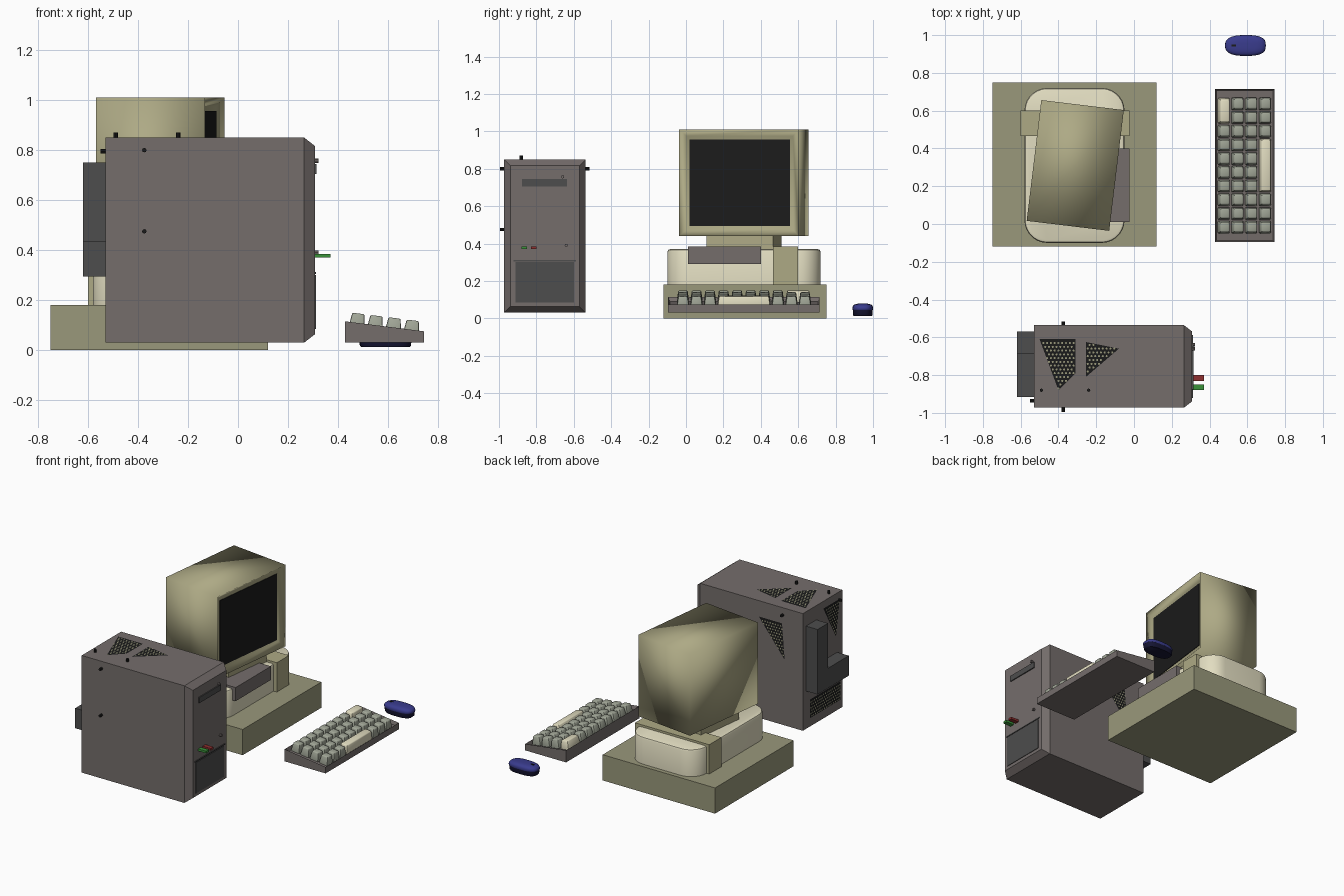
import bpy, bmesh, math
from mathutils import Matrix, Vector

if "Cube" in bpy.data.objects:
    bpy.data.objects.remove(bpy.data.objects["Cube"])

def material(name, r, g, b):
    m = bpy.data.materials.new(name)
    m.diffuse_color = tuple((c / 255) ** 2.2 for c in (r, g, b)) + (1,)
    m.use_nodes = True
    m.node_tree.nodes["Principled BSDF"].inputs["Base Color"].default_value = m.diffuse_color
    return m

OLIVE = material("olive", 152, 151, 122)
TAN = material("tan", 172, 168, 132)
CREAM = material("cream", 226, 221, 192)
GREY = material("warm_grey", 116, 109, 107)
DARK = material("dark_grey", 78, 78, 78)
BLACK = material("black", 33, 33, 33)
KEY = material("key_grey", 160, 165, 150)
BLUE = material("blue", 60, 62, 140)
NAVY = material("navy", 28, 28, 55)
GREEN = material("green", 60, 145, 60)
RED = material("red", 140, 50, 50)

def finish(name, bm, mat, smooth=None):
    bmesh.ops.recalc_face_normals(bm, faces=bm.faces)
    me = bpy.data.meshes.new(name)
    bm.to_mesh(me)
    bm.free()
    me.materials.append(mat)
    ob = bpy.data.objects.new(name, me)
    bpy.context.collection.objects.link(ob)
    if smooth is not None:
        bpy.ops.object.select_all(action='DESELECT')
        ob.select_set(True)
        bpy.context.view_layer.objects.active = ob
        bpy.ops.object.shade_smooth_by_angle(angle=math.radians(smooth))
    return ob

def box_bm(x, y, z):
    bm = bmesh.new()
    size = Matrix.Diagonal((x[1] - x[0], y[1] - y[0], z[1] - z[0], 1))
    mid = Matrix.Translation((sum(x) / 2, sum(y) / 2, sum(z) / 2))
    bmesh.ops.create_cube(bm, size=1, matrix=mid @ size)
    return bm

def box(name, x, y, z, mat):
    return finish(name, box_bm(x, y, z), mat)

def inset_face(bm, axis, thickness, move):
    """Inset the face pointing along +axis, then shift the inner face."""
    bm.normal_update()
    face = max(bm.faces, key=lambda f: f.normal.dot(Vector(axis)))
    bmesh.ops.inset_region(bm, faces=[face], thickness=thickness)
    bmesh.ops.translate(bm, verts=face.verts, vec=move)

# Plinth and rounded desktop unit
box("plinth", (-0.75, 0.12), (-0.12, 0.75), (0, 0.18), OLIVE)
bm = box_bm((-0.58, -0.05), (-0.1, 0.72), (0.18, 0.37))
upright = [e for e in bm.edges if abs(e.verts[0].co.z - e.verts[1].co.z) > 0.1]
bmesh.ops.bevel(bm, geom=upright, offset=0.12, segments=7, profile=0.5, affect='EDGES')
rim = [e for e in bm.edges if all(v.co.z > 0.36 for v in e.verts)]
bmesh.ops.bevel(bm, geom=rim, offset=0.015, segments=2, profile=0.5, affect='EDGES')
finish("desktop_unit", bm, CREAM, 40)
box("drive_box", (-0.2, -0.025), (0.01, 0.4), (0.29, 0.385), GREY)
box("side_bracket", (-0.6, -0.025), (0.465, 0.6), (0.18, 0.385), TAN)

# Monitor turned slightly on its neck
TURN = math.radians(-6.9)
def turned(ob):
    ob.location = (-0.311, 0.31, 0)
    ob.rotation_euler.z = TURN
turned(box("monitor_neck", (-0.185, 0.185), (-0.18, 0.18), (0.37, 0.45), TAN))
bm = box_bm((-0.22, 0.22), (-0.322, 0.322), (0.44, 1.01))
inset_face(bm, (1, 0, 0), 0.05, (-0.03, 0, 0))
turned(finish("monitor_shell", bm, TAN, 180))
turned(box("monitor_screen", (0.18, 0.194), (-0.27, 0.27), (0.493, 0.957), BLACK))

# Tower case with chamfered front
bm = box_bm((-0.53, 0.265), (-0.972, -0.536), (0.03, 0.85))
inset_face(bm, (1, 0, 0), 0.047, (0.043, 0, 0))
finish("tower_case", bm, GREY)
box("tower_lower_panel", (0.3, 0.312), (-0.912, -0.6), (0.085, 0.3), DARK)
box("tower_panel_ledge", (0.3, 0.313), (-0.922, -0.588), (0.305, 0.312), DARK)
box("tower_drive_slot", (0.3, 0.315), (-0.877, -0.637), (0.705, 0.745), DARK)
box("power_button", (0.3, 0.37), (-0.88, -0.85), (0.37, 0.385), GREEN)
box("reset_button", (0.3, 0.37), (-0.83, -0.8), (0.37, 0.385), RED)

# Rear power block, L-shaped
bm = bmesh.new()
ell = [(-0.57, 0.295), (-0.57, 0.75), (-0.685, 0.75), (-0.685, 0.435), (-0.915, 0.435), (-0.915, 0.295)]
f = bm.faces.new([bm.verts.new((-0.62, y, z)) for y, z in ell])
ext = bmesh.ops.extrude_face_region(bm, geom=[f])
bmesh.ops.translate(bm, verts=[g for g in ext["geom"] if isinstance(g, bmesh.types.BMVert)], vec=(0.095, 0, 0))
finish("rear_block", bm, DARK)

# Perforated vents: dark plate with rows of pale holes
def vent(name, poly, place, pitch=0.02):
    bm = bmesh.new()
    bm.faces.new([bm.verts.new(place(u, v, 0.002)) for u, v in poly])
    finish(name + "_plate", bm, BLACK)
    bm = bmesh.new()
    us, vs = zip(*poly)
    n = len(poly)
    def inside(u, v):
        s = [(poly[(i + 1) % n][0] - poly[i][0]) * (v - poly[i][1])
             - (poly[(i + 1) % n][1] - poly[i][1]) * (u - poly[i][0]) for i in range(n)]
        return all(k > 0.0008 for k in s) or all(k < -0.0008 for k in s)
    for j in range(int((max(vs) - min(vs)) / pitch) + 1):
        for i in range(int((max(us) - min(us)) / pitch) + 2):
            u, v = min(us) + (i + (j % 2) / 2) * pitch, min(vs) + (j + 0.5) * pitch
            if inside(u, v):
                ring = [(u + 0.006 * math.cos(a * math.pi / 3), v + 0.006 * math.sin(a * math.pi / 3)) for a in range(6)]
                bm.faces.new([bm.verts.new(place(p, q, 0.004)) for p, q in ring])
    finish(name + "_holes", bm, OLIVE)

top = lambda u, v, d: (u, v, 0.85 + d)
side = lambda u, v, d: (u, -0.536 + d, v)
rear = lambda u, v, d: (-0.53 - d, u, v)
vent("top_vent_rear", [(-0.5, -0.61), (-0.31, -0.61), (-0.31, -0.79), (-0.4, -0.88)], top)
vent("top_vent_front", [(-0.255, -0.625), (-0.08, -0.66), (-0.255, -0.81)], top)
vent("side_vent", [(-0.19, 0.74), (-0.37, 0.74), (-0.39, 0.49)], side)
vent("rear_vent_upper", [(-0.76, 0.8), (-0.94, 0.8), (-0.9, 0.55)], rear)
vent("rear_vent_lower", [(-0.61, 0.09), (-0.95, 0.09), (-0.95, 0.22), (-0.61, 0.22)], rear)

# Small case screws on every side
screws = [((-0.49, -0.88, 0.855), 'Z'), ((-0.24, -0.88, 0.855), 'Z'),
          ((-0.375, -0.98, 0.8), 'Y'), ((-0.375, -0.98, 0.475), 'Y'),
          ((-0.375, -0.53, 0.8), 'Y'), ((-0.535, -0.935, 0.795), 'X'),
          ((0.308, -0.64, 0.39), 'X'), ((0.308, -0.66, 0.757), 'X')]
for i, (loc, axis) in enumerate(screws):
    rot = {'X': Matrix.Rotation(math.pi / 2, 4, 'Y'), 'Y': Matrix.Rotation(math.pi / 2, 4, 'X'), 'Z': Matrix()}[axis]
    bm = bmesh.new()
    bmesh.ops.create_cone(bm, cap_ends=True, segments=8, radius1=0.009, radius2=0.009, depth=0.03,
                          matrix=Matrix.Translation(loc) @ rot)
    finish(f"case_screw_{i + 1}", bm, GREY if axis == 'X' and loc[0] > 0 else BLACK)

# Keyboard: wedge case with sunken well
bm = bmesh.new()
wedge = [(0.428, 0.03), (0.745, 0.03), (0.745, 0.075), (0.428, 0.115)]
f = bm.faces.new([bm.verts.new((x, -0.095, z)) for x, z in wedge])
ext = bmesh.ops.extrude_face_region(bm, geom=[f])
bmesh.ops.translate(bm, verts=[g for g in ext["geom"] if isinstance(g, bmesh.types.BMVert)], vec=(0, 0.81, 0))
bmesh.ops.recalc_face_normals(bm, faces=bm.faces)
inset_face(bm, (0, 0, 1), 0.012, (0, 0, -0.025))
finish("keyboard_case", bm, GREY)

def add_key(bm, x, y, length):
    """Tapered keycap following the slope of the case."""
    z = 0.115 - (x - 0.428) * 0.126
    key = bmesh.ops.create_cube(bm, size=1)["verts"]
    for v in key:
        if v.co.z > 0:
            v.co.x *= 0.74
            v.co.y *= 1 - 0.017 / length
    place = Matrix.Translation((x, y, z + 0.008)) @ Matrix.Rotation(0.125, 4, 'Y')
    bmesh.ops.transform(bm, verts=key, matrix=place @ Matrix.Diagonal((0.066, length, 0.06, 1)))
    edges = list({e for v in key for e in v.link_edges})
    bmesh.ops.bevel(bm, geom=edges, offset=0.006, segments=2, profile=0.5, affect='EDGES')

PITCH, Y0 = 0.0725, 0.636
plain, wide = bmesh.new(), bmesh.new()
for row in range(4):
    x = 0.478 + row * 0.0725
    for col in range(10):
        if not (row == 0 and col < 2) and not (row == 3 and 3 <= col <= 6):
            add_key(plain, x, Y0 - col * PITCH, 0.067)
add_key(wide, 0.478, Y0 - 0.5 * PITCH, 0.135)
add_key(wide, 0.478 + 3 * 0.0725, Y0 - 4.5 * PITCH, 0.285)
finish("keys", plain, KEY, 40)
finish("wide_keys", wide, CREAM, 40)

# Mouse: stacked rounded outlines (height, scale)
def shell(name, levels, mat):
    bm, n, rings = bmesh.new(), 32, []
    for z, s in levels:
        ring = []
        for i in range(n):
            c, q = math.cos(i * math.tau / n), math.sin(i * math.tau / n)
            px = math.copysign(abs(c) ** 0.7, c) * 0.108 * s
            py = math.copysign(abs(q) ** 0.7, q) * 0.055 * s * (1 - 0.08 * c * c * (c < 0))
            ring.append(bm.verts.new((0.59 + px, 0.945 + py, z)))
        rings.append(ring)
    for a, b in zip(rings, rings[1:]):
        for i in range(n):
            bm.faces.new((a[i], a[(i + 1) % n], b[(i + 1) % n], b[i]))
    bm.faces.new(rings[0])
    bm.faces.new(rings[-1])
    finish(name, bm, mat, 50)

shell("mouse_base", [(0.012, 0.9), (0.018, 0.95), (0.048, 0.97)], NAVY)
shell("mouse_top", [(0.046, 0.98), (0.05, 1.0), (0.06, 0.99), (0.068, 0.93), (0.074, 0.8), (0.078, 0.55), (0.079, 0.25)], BLUE)
box("mouse_wheel", (0.515, 0.54), (0.94, 0.95), (0.06, 0.08), BLACK)
